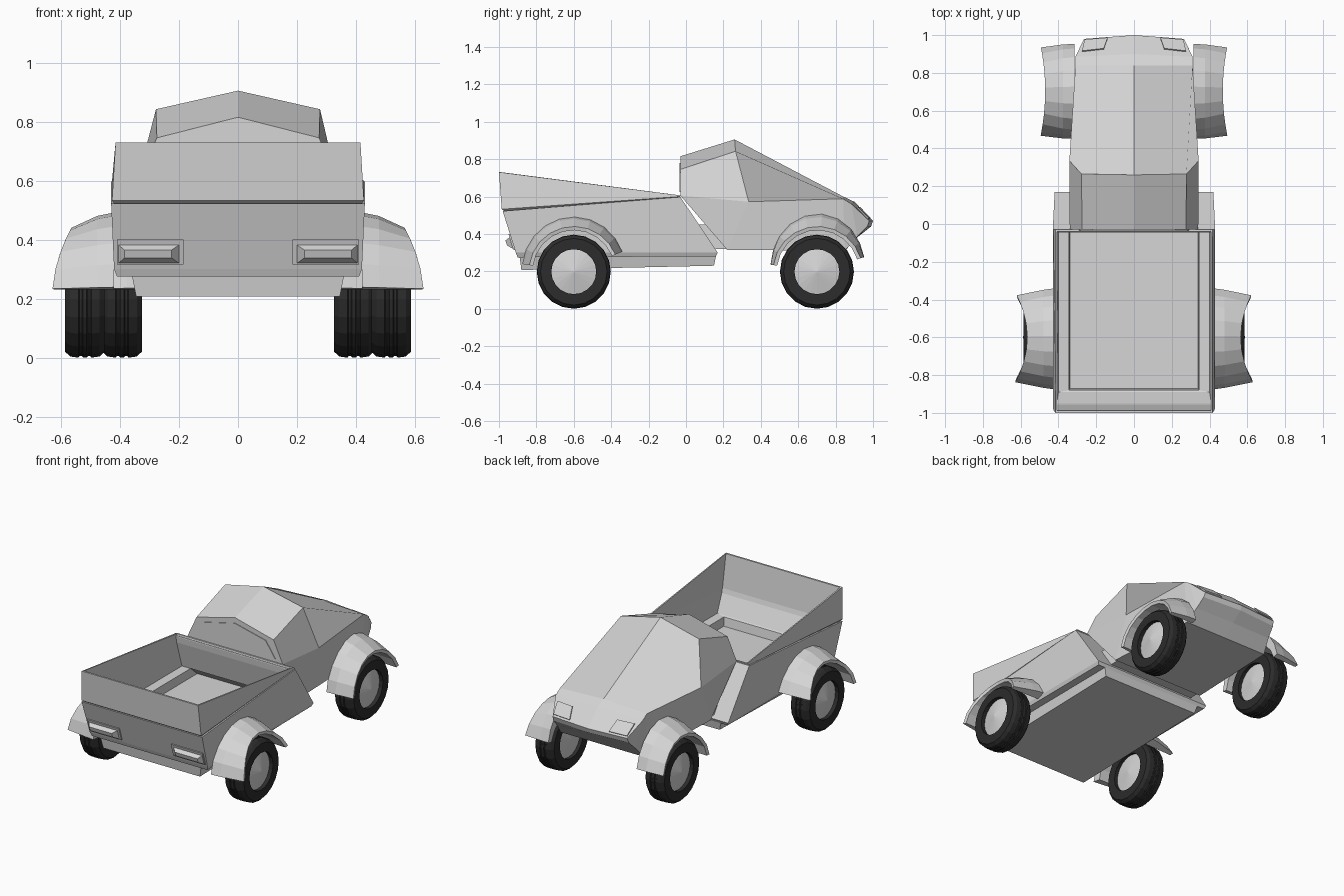
import bpy, bmesh, math

if "Cube" in bpy.data.objects:
    bpy.data.objects.remove(bpy.data.objects["Cube"])


def material(name, v):
    m = bpy.data.materials.new(name)
    m.diffuse_color = (v, v, v, 1)
    m.use_nodes = True
    m.node_tree.nodes["Principled BSDF"].inputs["Base Color"].default_value = m.diffuse_color
    return m


PAINT = material("grey_paint", 0.67)
RUBBER = material("black_rubber", 0.025)
HUB = material("hub_grey", 0.66)


def build(name, verts, faces, mat, mirror=False):
    """Flat-shaded mesh, optionally mirrored across x = 0."""
    verts, faces = list(verts), list(faces)
    if mirror:
        n = len(verts)
        verts += [(-x, y, z) for x, y, z in verts]
        faces += [tuple(i + n for i in reversed(f)) for f in faces]
    bm = bmesh.new()
    vs = [bm.verts.new(v) for v in verts]
    for f in faces:
        bm.faces.new([vs[i] for i in f])
    bmesh.ops.remove_doubles(bm, verts=bm.verts, dist=1e-5)
    bmesh.ops.recalc_face_normals(bm, faces=bm.faces)
    me = bpy.data.meshes.new(name)
    bm.to_mesh(me)
    bm.free()
    me.materials.append(mat)
    ob = bpy.data.objects.new(name, me)
    bpy.context.collection.objects.link(ob)
    return ob


def loft(name, rings, mat, mirror=False, loop=False):
    """Skin a list of equal rings; capped at the ends, or joined in a loop."""
    n, k = len(rings[0]), len(rings)
    faces = []
    for r in range(k if loop else k - 1):
        a, b = r * n, (r + 1) % k * n
        faces += [(a + i, a + (i + 1) % n, b + (i + 1) % n, b + i) for i in range(n)]
    if not loop:
        faces += [tuple(range(n)), tuple(range((k - 1) * n, k * n))]
    return build(name, [p for r in rings for p in r], faces, mat, mirror)


def rect(hx, yb, zb, yf, zf):
    return [(-hx, yb, zb), (hx, yb, zb), (hx, yf, zf), (-hx, yf, zf)]


# Cargo bed: outer shell, over the rim, ledge and floor inside
loft("cargo_bed", [
    rect(.41, -.90, .275, .16, .28), rect(.42, -.91, .30, .17, .30),
    rect(.43, -.98, .522, -.03, .597), rect(.412, -.96, .522, -.045, .597),
    rect(.41, -.95, .49, -.04, .55), rect(.40, -.89, .385, 0, .385),
    rect(.345, -.88, .38, .01, .38), rect(.34, -.87, .325, .07, .325)], PAINT)

# Wedge-shaped raised side boards, dropping behind the rim
loft("bed_side_boards", [
    rect(.427, -.985, .532, -.03, .60), rect(.415, -1.0, .73, -.03, .606),
    rect(.407, -.988, .73, -.04, .606), rect(.411, -.958, .512, -.045, .59)],
    PAINT, loop=True)

# Chassis tray under the bed
loft("chassis_tray", [rect(.345, -.88, .207, .15, .23),
                      rect(.36, -.89, .28, .16, .28)], PAINT)


# Tail lamps following the sloped rear face
def tail_ring(x0, x1, z0, z1, d):
    return [(x, -.91 - .311 * (z - .3) - d, z)
            for x, z in ((x0, z0), (x1, z0), (x1, z1), (x0, z1))]


loft("tail_lamps", [
    tail_ring(.185, .41, .315, .40, -.005), tail_ring(.185, .41, .315, .40, .008),
    tail_ring(.20, .405, .32, .382, .008), tail_ring(.225, .385, .338, .365, .035)],
    PAINT, mirror=True)

# Cab: half described by named points, then mirrored
P = {
    "A": (0, -.03, .815), "B": (0, .26, .905), "C": (0, .84, .60),
    "D": (.275, -.03, .745), "E": (.278, .265, .842), "F": (.34, -.03, .605),
    "G": (.342, .335, .572), "H": (.31, .84, .588), "O": (0, -.03, .605),
    "v": (0, .90, .572), "V": (.31, .885, .56),
    "j": (0, 1.0, .47), "J": (.265, .98, .47),
    "k": (0, .99, .44), "K": (.27, .97, .44),
    "l": (0, .92, .385), "L": (.28, .915, .385),
    "m": (0, .85, .31), "M": (.30, .85, .31),
    "p": (0, .22, .315), "P": (.33, .22, .315),
}
keys = list(P)
cab_faces = ["ABED", "BCHGE", "DEGF", "ADFO", "CvVH", "vjJV", "jkKJ",
             "klLK", "lmML", "mpPM", "pOFP", "FGP", "GHMP", "HVLM", "VJKL"]
build("cab", P.values(), [tuple(keys.index(c) for c in f) for f in cab_faces],
      PAINT, mirror=True)

# Rear window plate
pane = [(0, .78), (.22, .728), (.29, .625), (-.29, .625), (-.22, .728)]
loft("rear_window", [[(x, y, z) for x, z in pane] for y in (-.028, -.034)], PAINT)

# Headlamp plates on the nose slope
lamp = [(.16, .925, .54), (.275, .912, .54), (.262, .972, .48), (.14, .982, .48)]
loft("headlamps", [lamp, [(x, y + .005, z + .005) for x, y, z in lamp]],
     PAINT, mirror=True)

# Coupling between cab and bed
loft("coupling", [rect(.31, .12, .32, .22, .32), rect(.31, .05, .45, .11, .45)], PAINT)


# Wheels: lathed tyre with grooves, and a shallow cone hub
def lathe(name, prof, cx, cy, mat, closed):
    n = 20
    rings = [[(cx + x, cy + r * math.sin(2 * math.pi * i / n),
               .198 - r * math.cos(2 * math.pi * i / n)) for i in range(n)]
             for x, r in prof]
    return loft(name, rings, mat, mirror=True, loop=closed)


TYRE = [(-.067, .12), (-.067, .178), (-.05, .194), (-.022, .198), (-.018, .193),
        (-.01, .193), (-.006, .198), (.006, .198), (.01, .193), (.018, .193),
        (.022, .198), (.05, .194), (.067, .178), (.067, .12)]
DISC = [(-.062, .004), (-.045, .121), (.042, .121), (.068, .004)]


# Fenders: flared shell swept over the wheel, its body side narrowing at the ends
def fender(name, cy, x0, w, a0, a1, flare, top, end):
    rings = []
    steps = 9
    for i in range(steps + 1):
        t = math.radians(a0 + (a1 - a0) * i / steps)
        c2 = math.cos(t) ** 2
        out = x0 + w + flare * c2
        r_in = top + (end - top) * c2
        prof = [(x0, r_in), (x0 + w * .4, .25 + (r_in - .25) * .72), (out, .24),
                (out - .005, .22), (x0, .225)]
        rings.append([(x, cy + r * math.cos(t), .2 + r * math.sin(t)) for x, r in prof])
    loft(name, rings, PAINT, mirror=True)


for label, cy, cx in (("rear", -.6, .519), ("front", .7, .393)):
    lathe(label + "_tyres", TYRE, cx, cy, RUBBER, True)
    lathe(label + "_hubs", DISC, cx, cy, HUB, False)

fender("bed_fenders", -.6, .42, .145, 22, 172, .065, .292, .278)
fender("cab_fenders", .705, .315, .155, 17, 172, .025, .307, .255)
